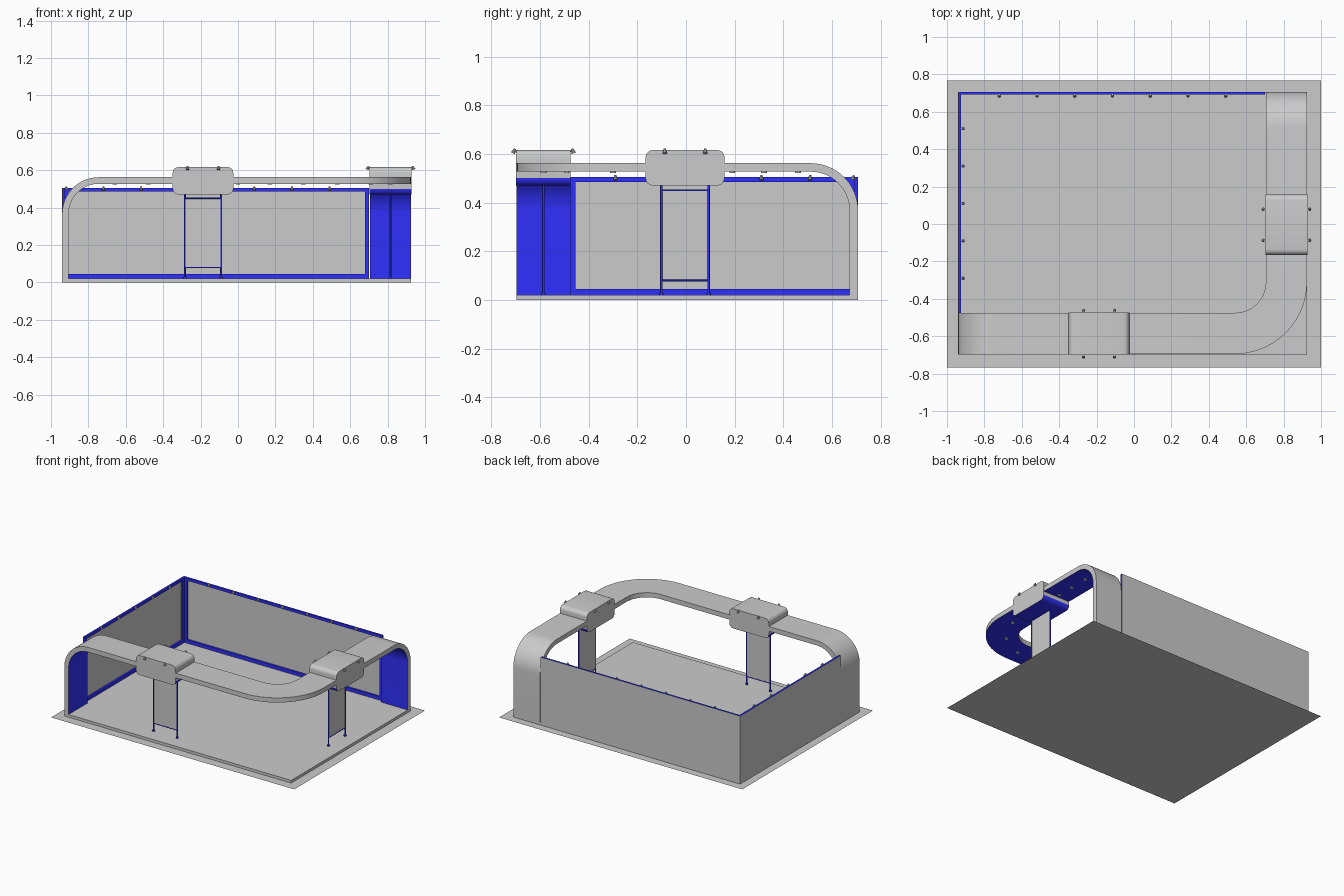
import bpy, bmesh
from math import sin, cos, pi, radians
from mathutils import Matrix, Vector

if "Cube" in bpy.data.objects:
    bpy.data.objects.remove(bpy.data.objects["Cube"])

blue = bpy.data.materials.new("blue_trim")
blue.diffuse_color = (0.03, 0.03, 1.0, 1)
blue.use_nodes = True
blue.node_tree.nodes["Principled BSDF"].inputs["Base Color"].default_value = blue.diffuse_color
grey = bpy.data.materials.new("grey")
grey.diffuse_color = (0.8, 0.8, 0.8, 1)
grey.use_nodes = True
grey.node_tree.nodes["Principled BSDF"].inputs["Base Color"].default_value = grey.diffuse_color


def finish(bm, name, mats=(), smooth=False, recalc=True):
    if recalc:
        bmesh.ops.recalc_face_normals(bm, faces=bm.faces[:])
    me = bpy.data.meshes.new(name)
    bm.to_mesh(me)
    bm.free()
    for m in mats:
        me.materials.append(m)
    ob = bpy.data.objects.new(name, me)
    bpy.context.collection.objects.link(ob)
    if smooth:
        bpy.ops.object.select_all(action='DESELECT')
        ob.select_set(True)
        bpy.context.view_layer.objects.active = ob
        bpy.ops.object.shade_smooth_by_angle(angle=radians(35))
    return ob


def boxes(name, spans, mats=()):
    bm = bmesh.new()
    for lo, hi in spans:
        lo, hi = Vector(lo), Vector(hi)
        bmesh.ops.create_cube(bm, size=1, matrix=Matrix.Translation((lo + hi) / 2)
                              @ Matrix.Diagonal((*(hi - lo), 1)))
    return finish(bm, name, mats)


def sheet(name, pts):
    bm = bmesh.new()
    bm.faces.new([bm.verts.new(p) for p in pts])
    return finish(bm, name, recalc=False)


def add_rod(bm, p, q, r1, r2, sides=10):
    p, q = Vector(p), Vector(q)
    rot = (q - p).to_track_quat('Z', 'Y').to_matrix().to_4x4()
    bmesh.ops.create_cone(bm, cap_ends=True, segments=sides, radius1=r1, radius2=r2,
                          depth=(q - p).length, matrix=Matrix.Translation((p + q) / 2) @ rot)


def add_spot(bm, pos, out):
    # short bracket plus a tapered lamp head leaning outwards
    p, o = Vector(pos), Vector(out)
    up = Vector((0, 0, 1))
    add_rod(bm, p - o * 0.014, p, 0.003, 0.003, 8)
    add_rod(bm, p - up * 0.008 + o * 0.004, p + up * 0.010 - o * 0.004, 0.009, 0.005)


# Ground sheet and raised platform
sheet("ground_sheet", [(-1, -.767, 0), (1, -.767, 0), (1, .767, 0), (-1, .767, 0)])
boxes("platform", [((-.94, -.697, 0), (.925, .707, .02))])

# Walls: outward-facing sheets with blue inner frames
X, Y, T, Z0, Z1 = -.94, .707, .015, .02, .505
sheet("back_wall", [(.70, Y, Z0), (X, Y, Z0), (X, Y, Z1), (.70, Y, Z1)])
sheet("left_wall", [(X, Y, Z0), (X, -.475, Z0), (X, -.475, Z1), (X, Y, Z1)])
e = .001
boxes("back_wall_frame", [
    ((X + e, Y - T, Z0), (.70, Y - e, .045)), ((X + e, Y - T, .485), (.70, Y - e, Z1)),
    ((X + e, Y - T, .045), (X + .035, Y - e, .485)), ((.68, Y - T, .045), (.70, Y - e, .485))], [blue])
boxes("left_wall_frame", [
    ((X + e, -.475, Z0), (X + T, Y - T, .045)), ((X + e, -.475, .485), (X + T, Y - T, Z1)),
    ((X + e, -.475, .045), (X + T, -.455, .485)), ((X + e, Y - .035, .045), (X + T, Y - T, .485))], [blue])

# Arch: left leg, flat band turning the front right corner, back leg
R, TH, TOP, N = .195, .035, .562, 14
YA, YB, XA, XB = -.697, -.475, .925, .705
st = [(Vector((X, YA, Z0)), Vector((X, YB, Z0)), Vector((-1, 0, 0)))]
for i in range(N + 1):
    a = pi - i / N * pi / 2
    x, z = X + R + R * cos(a), TOP - R + R * sin(a)
    st.append((Vector((x, YA, z)), Vector((x, YB, z)), Vector((cos(a), 0, sin(a)))))
RI = .165
C = Vector((XB - RI, YB + RI, TOP))
for i in range(N + 1):
    a = -pi / 2 + i / N * pi / 2
    d = Vector((cos(a), sin(a), 0))
    st.append((C + d * (XA - XB + RI), C + d * RI, Vector((0, 0, 1))))
for i in range(N + 1):
    a = pi / 2 - i / N * pi / 2
    y, z = Y - R + R * cos(a), TOP - R + R * sin(a)
    st.append((Vector((XA, y, z)), Vector((XB, y, z)), Vector((0, cos(a), sin(a)))))
st.append((Vector((XA, Y, Z0)), Vector((XB, Y, Z0)), Vector((0, 1, 0))))
bm = bmesh.new()
rings = [[bm.verts.new(p) for p in (A, B, B - n * TH, A - n * TH)] for A, B, n in st]
for r, s in zip(rings, rings[1:]):
    for k in range(4):
        f = bm.faces.new((r[k], r[(k + 1) % 4], s[(k + 1) % 4], s[k]))
        f.material_index = 1 if k == 2 else 0
bm.faces.new(rings[0])
bm.faces.new(rings[-1])
finish(bm, "arch", [grey, blue], smooth=True)

# Downlights under the arch
bm = bmesh.new()
spots = [(x, -.585) for x in (-.66, -.48, .0, .17, .35, .53)]
spots += [(.815, y) for y in (-.30, .19, .32, .46)] + [(.71, -.49)]
for x, y in spots:
    add_rod(bm, (x, y, .528), (x, y, .522), .012, .012, 12)
finish(bm, "downlights")


# Display stands: rounded box on the arch, hanging panel, posts and lamps
def stand(name, loc, turn):
    w, h, r, v, zc = .162, .073, .03, .112, .543
    prof = []
    for cx, cz, a0 in ((1, 1, 0), (-1, 1, 90), (-1, -1, 180), (1, -1, 270)):
        for i in range(6):
            a = radians(a0 + i * 18)
            prof.append((cx * (w - r) + r * cos(a), zc + cz * (h - r) + r * sin(a)))
    bm = bmesh.new()
    front = [bm.verts.new((u, -v, z)) for u, z in prof]
    back = [bm.verts.new((u, v, z)) for u, z in prof]
    bm.faces.new(front)
    bm.faces.new(back)
    n = len(prof)
    for i in range(n):
        j = (i + 1) % n
        f = bm.faces.new((front[i], front[j], back[j], back[i]))
        f.material_index = 1 if (prof[i][1] + prof[j][1]) / 2 < zc - h + r else 0
    parts = [finish(bm, name + "_box", [grey, blue], smooth=True)]

    parts.append(boxes(name + "_panel", [((-.094, -.002, .08), (.094, .002, .45))]))

    bm = bmesh.new()
    for s in (-1, 1):
        add_rod(bm, (s * .097, 0, .02), (s * .097, 0, .475), .005, .005, 12)
        add_rod(bm, (s * .097, 0, .02), (s * .097, 0, .028), .009, .009, 12)
    for z in (.08, .45):
        add_rod(bm, (-.097, 0, z), (.097, 0, z), .004, .004, 8)
    parts.append(finish(bm, name + "_posts", [blue], smooth=True))

    bm = bmesh.new()
    for u in (-.083, .083):
        for s in (-1, 1):
            add_spot(bm, (u, s * (v + .009), .611), (0, s, 0))
    parts.append(finish(bm, name + "_lamps"))
    for p in parts:
        p.location = (*loc, 0)
        p.rotation_euler.z = turn


stand("front_stand", (-.187, -.586), 0)
stand("right_stand", (.815, -.004), pi / 2)

# Lamps along the tops of the walls
bm = bmesh.new()
for i in range(7):
    add_spot(bm, (-.72 + i * .2017, .687, .502), (0, -1, 0))
for i in range(5):
    add_spot(bm, (-.917, .51 - i * .2, .502), (1, 0, 0))
finish(bm, "wall_lamps")
